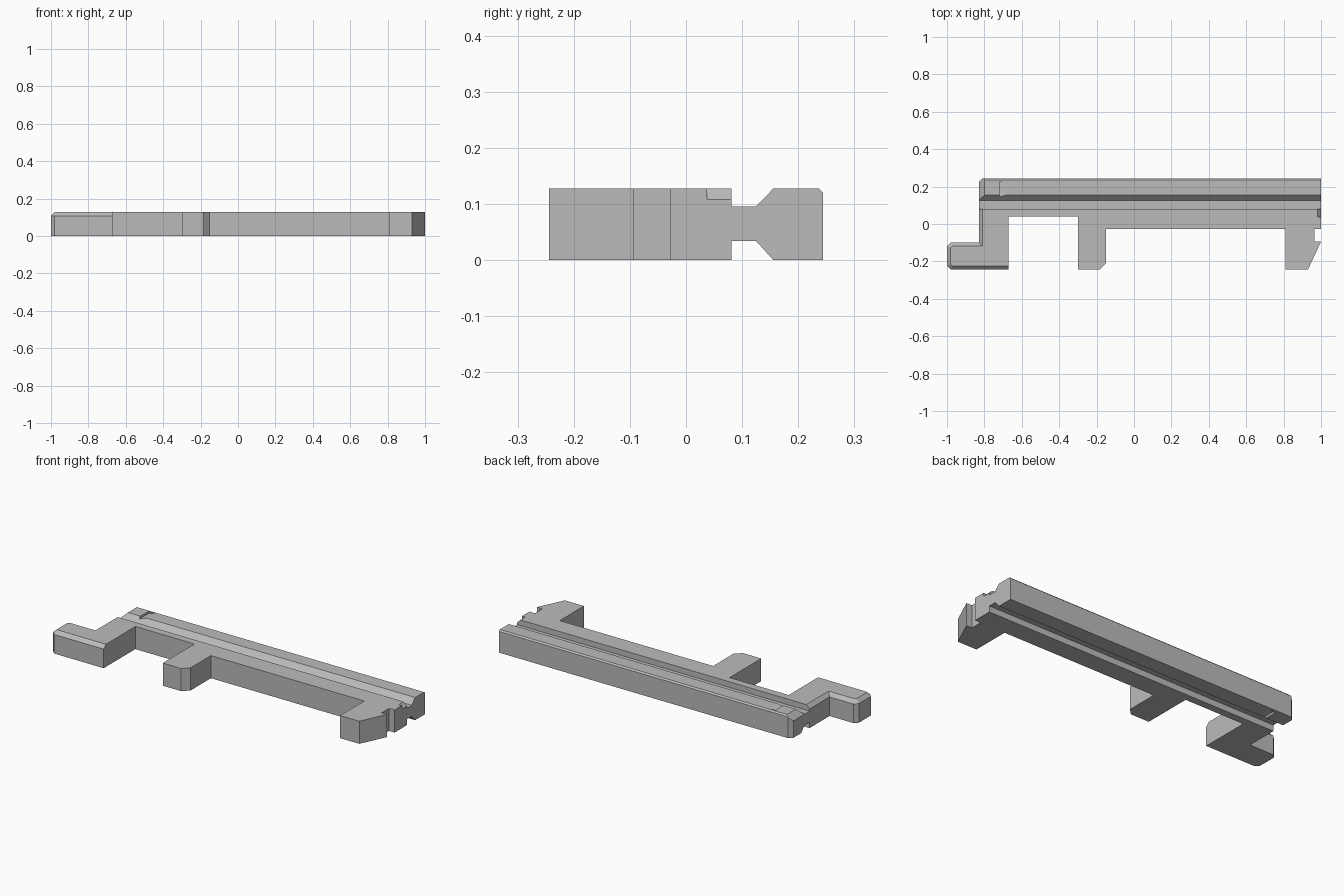
import bpy, bmesh
from mathutils import Vector

if "Cube" in bpy.data.objects:
    bpy.data.objects.remove(bpy.data.objects["Cube"])

H = 0.128  # overall thickness

grey = bpy.data.materials.new("light grey")
grey.diffuse_color = (0.5, 0.5, 0.5, 1)
grey.use_nodes = True
grey.node_tree.nodes["Principled BSDF"].inputs["Base Color"].default_value = grey.diffuse_color


def prism(name, pts, axis, a, b):
    """Extrude a 2D outline along an axis from a to b."""
    place = {"x": lambda p, h: (h, p[0], p[1]),
             "y": lambda p, h: (p[0], h, p[1]),
             "z": lambda p, h: (p[0], p[1], h)}[axis]
    bm = bmesh.new()
    lo = [bm.verts.new(place(p, a)) for p in pts]
    hi = [bm.verts.new(place(p, b)) for p in pts]
    bm.faces.new(lo)
    bm.faces.new(hi)
    for i in range(len(pts)):
        j = (i + 1) % len(pts)
        bm.faces.new((lo[i], lo[j], hi[j], hi[i]))
    bmesh.ops.recalc_face_normals(bm, faces=bm.faces)
    me = bpy.data.meshes.new(name)
    bm.to_mesh(me)
    bm.free()
    ob = bpy.data.objects.new(name, me)
    bpy.context.collection.objects.link(ob)
    me.materials.append(grey)
    return ob


def edit(ob, fn):
    bm = bmesh.new()
    bm.from_mesh(ob.data)
    fn(bm)
    bmesh.ops.recalc_face_normals(bm, faces=bm.faces)
    bm.to_mesh(ob.data)
    bm.free()


def cut(ob, cutter):
    mod = ob.modifiers.new("cut", "BOOLEAN")
    mod.operation = "DIFFERENCE"
    mod.solver = "EXACT"
    mod.object = cutter
    bpy.context.view_layer.objects.active = ob
    bpy.ops.object.modifier_apply(modifier=mod.name)
    bpy.data.objects.remove(cutter)


# Body plate with foot, middle tab and hooked end
C = 0.02
outline = [
    (-0.83, 0.081), (-0.83, -0.098), (-1 + C, -0.098), (-1, -0.098 - C),
    (-1, -0.244 + C), (-1 + C, -0.244), (-0.67, -0.244),
    (-0.67, 0.039), (-0.30, 0.039), (-0.30, -0.244), (-0.185, -0.244),
    (-0.15, -0.21), (-0.15, -0.028), (0.81, -0.028), (0.81, -0.244),
    (0.93, -0.244), (1, -0.094), (0.965, -0.094), (0.965, -0.028),
    (1, -0.028), (1, 0.081)]
body = prism("body_plate", outline, "z", 0, H)


# Chamfer along the upper left rim of the arm and foot
def chamfer_rim(bm):
    bm.verts.ensure_lookup_table()
    n = len(outline)
    rim = [bm.edges.get((bm.verts[n + i], bm.verts[n + i + 1])) for i in range(6)]
    bmesh.ops.bevel(bm, geom=rim, offset=C, offset_type="OFFSET",
                    segments=1, affect="EDGES", clamp_overlap=False)


edit(body, chamfer_rim)

# Small sloped nick at the right end of the body
cut(body, prism("nick_cutter", [(0.97, H + 0.01), (1.01, H - 0.03), (1.01, H + 0.01)],
                "y", 0.037, 0.1))

# Thin web joining the body to the rail head
prism("rail_neck", [(0.081, 0.034), (0.125, 0.034), (0.125, 0.096), (0.081, 0.096)],
      "x", -0.83, 1)

# Rail head with sloping inner sides
head = prism("rail_head", [(0.125, 0.034), (0.156, 0), (0.244, 0), (0.244, H - 0.008),
                           (0.236, H), (0.156, H), (0.125, 0.096)], "x", -0.83, 1)


# Chamfers at the left end of the head
def chamfer_end(bm):
    for co, no in (((-0.798, 0, H), (-1, 0, 1)), ((-0.81, 0.244, 0), (-1, 1, 0))):
        r = bmesh.ops.bisect_plane(bm, geom=bm.verts[:] + bm.edges[:] + bm.faces[:],
                                   plane_co=co, plane_no=Vector(no).normalized(),
                                   clear_outer=True)
        edges = [e for e in r["geom_cut"] if isinstance(e, bmesh.types.BMEdge)]
        bmesh.ops.holes_fill(bm, edges=edges, sides=0)


edit(head, chamfer_end)

# Shallow wedge-shaped detents above and below the head
for z0, s in ((H, 1), (0, -1)):
    cut(head, prism("detent_cutter", [(-0.72, z0 - s * 0.012), (-0.68, z0),
                                      (-0.68, z0 + s * 0.01), (-0.72, z0 + s * 0.01)],
                    "y", 0.14, 0.226))
